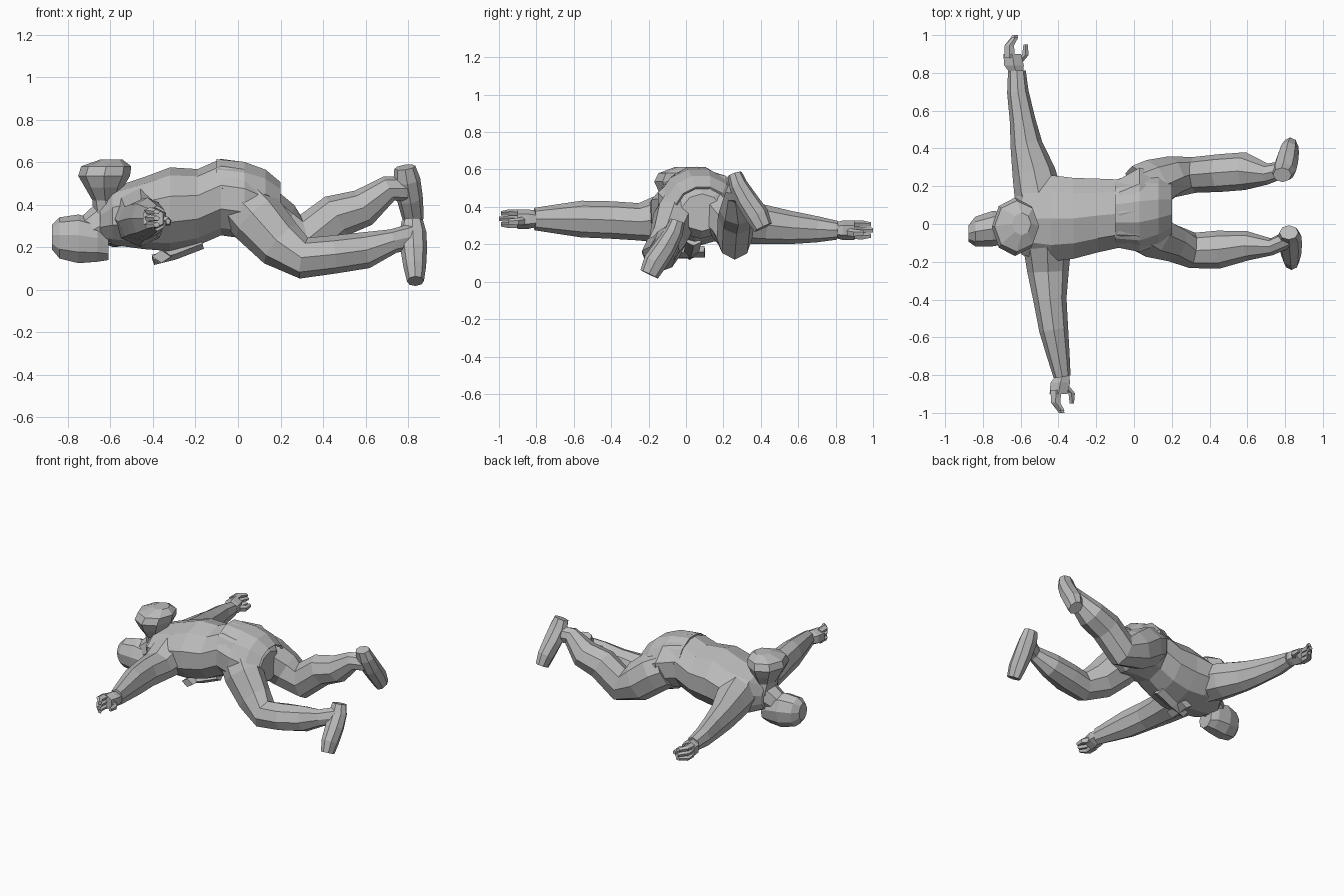
import bpy, bmesh, math
from mathutils import Vector

grey = bpy.data.materials.new("plain grey")
grey.diffuse_color = (0.5, 0.5, 0.5, 1)

X, Y, Z = Vector((1, 0, 0)), Vector((0, 1, 0)), Vector((0, 0, 1))


def finish(name, bm):
    bmesh.ops.recalc_face_normals(bm, faces=bm.faces)
    mesh = bpy.data.meshes.new(name)
    bm.to_mesh(mesh)
    bm.free()
    mesh.materials.append(grey)
    obj = bpy.data.objects.new(name, mesh)
    bpy.context.collection.objects.link(obj)
    return obj


def loft(name, rings, side, sides=8, arc=None, axis=None):
    """Skin rings (x, y, z, half width, half height) strung along a path.
    With an axis, every ring stays square to it."""
    pts = [Vector(r[:3]) for r in rings]
    bm = bmesh.new()
    loops = []
    for i, r in enumerate(rings):
        t = axis or (pts[min(i + 1, len(pts) - 1)] - pts[max(i - 1, 0)]).normalized()
        u = (side - t * side.dot(t)).normalized()
        v = t.cross(u)
        if v.z < 0:
            v = -v
        loop = []
        for k in range(sides):
            if arc:
                a = math.radians(arc[0] + (arc[1] - arc[0]) * k / (sides - 1))
            else:
                a = math.tau * k / sides + math.pi / 2
            loop.append(bm.verts.new(pts[i] + u * r[3] * math.cos(a) + v * r[4] * math.sin(a)))
        loops.append(loop)
    for a, b in zip(loops, loops[1:]):
        for k in range(sides - 1 if arc else sides):
            n = (k + 1) % sides
            bm.faces.new((a[k], a[n], b[n], b[k]))
    if not arc:
        bm.faces.new(loops[0])
        bm.faces.new(loops[-1])
    return finish(name, bm)


# Torso from neck base to seat
loft("torso", [
    (-.65, 0, .32, .10, .09), (-.59, .025, .345, .20, .135),
    (-.44, .03, .36, .24, .17), (-.32, .03, .378, .225, .197),
    (-.19, .045, .387, .205, .18), (-.08, .055, .435, .19, .18),
    (.03, .075, .42, .235, .18), (.13, .08, .385, .20, .155),
    (.19, .085, .37, .11, .10)], Y, 10, axis=X)

# Flared jacket tail over the hips
tail = loft("jacket_tail", [
    (-.10, .055, .43, .185, .19), (.03, .065, .42, .215, .187),
    (.13, .08, .405, .19, .165), (.20, .09, .38, .15, .13)], Y, 6, (15, 165), X)
mod = tail.modifiers.new("thickness", 'SOLIDIFY')
mod.thickness = .012

# Head, neck and the raised hood behind it
loft("head", [
    (-.875, -.05, .245, .045, .06), (-.84, -.04, .24, .08, .10),
    (-.75, -.025, .235, .095, .118), (-.66, -.02, .225, .085, .10),
    (-.61, -.02, .20, .06, .065)], Y, 9, axis=X)
loft("neck", [(-.70, -.02, .27, .07, .08), (-.63, -.01, .31, .085, .10),
              (-.56, .01, .34, .12, .11)], Y, 8)
loft("hood", [
    (-.60, 0, .34, .08, .10), (-.625, -.01, .42, .06, .09),
    (-.63, -.015, .48, .09, .13), (-.63, -.015, .535, .122, .155),
    (-.62, -.012, .58, .118, .135), (-.595, 0, .613, .05, .06)], X, 8, axis=Z)

# Arms reach out to either side
loft("left_arm", [
    (-.50, .12, .35, .13, .13), (-.53, .27, .325, .115, .12),
    (-.57, .42, .305, .085, .105), (-.59, .55, .29, .068, .09),
    (-.615, .70, .28, .057, .07), (-.62, .81, .275, .047, .05)], X)
loft("right_arm", [
    (-.46, -.10, .34, .13, .14), (-.455, -.25, .32, .11, .10),
    (-.445, -.40, .33, .088, .10), (-.425, -.56, .335, .077, .098),
    (-.40, -.70, .335, .06, .077), (-.38, -.81, .335, .045, .06)], X)


# Hands: palm, curled fingers and thumb
def hand(name, x, z, s):
    loft(name + "_palm", [
        (x, s * .79, z, .035, .04), (x - .015, s * .84, z, .06, .052),
        (x - .025, s * .90, z, .054, .052)], X, 6, axis=Y)
    for j in (-1, 0, 1):
        loft(f"{name}_finger_{j + 2}", [
            (x - .038, s * .88, z + j * .032, .03, .019),
            (x - .04, s * .945, z + j * .034, .026, .018),
            (x - .008, s * (1.0 - .012 * abs(j)), z + j * .03, .016, .013)], X, 5, axis=Y)
    loft(name + "_thumb", [
        (x + .01, s * .86, z - .01, .025, .025),
        (x + .045, s * .895, z - .015, .018, .022),
        (x + .046, s * .95, z - .015, .012, .015)], X, 5, axis=Y)


hand("left_hand", -.62, .275, 1)
hand("right_hand", -.375, .335, -1)

# Bent legs
loft("right_leg", [
    (.04, -.02, .39, .13, .13), (.09, -.06, .335, .12, .135),
    (.20, -.10, .215, .10, .12), (.31, -.14, .148, .095, .098),
    (.45, -.135, .165, .10, .09), (.60, -.115, .185, .078, .086),
    (.73, -.12, .228, .045, .057), (.82, -.08, .25, .045, .06)], Y)
loft("left_leg", [
    (.03, .18, .40, .135, .13), (.10, .21, .36, .135, .135),
    (.20, .25, .285, .11, .13), (.32, .26, .235, .095, .12),
    (.46, .27, .345, .10, .105), (.59, .28, .385, .10, .09),
    (.71, .265, .475, .055, .062), (.79, .29, .475, .045, .06)], Y)


# Feet: wedges from heel to toe; lean is how far the toe is pushed back in x
def foot(name, x, y, z, s, lean):
    steps = [(0, 0, 0, .04, .05), (.2, .02, -.06, .05, .064), (.5, .065, -.14, .06, .062),
             (.8, .12, -.22, .064, .053), (1, .152, -.285, .052, .04)]
    loft(name, [(x + lean * k, y + s * dy, z + dz, w, d) for k, dy, dz, w, d in steps], Y)


foot("right_foot", .82, -.045, .325, -1, .015)
foot("left_foot", .785, .26, .575, 1, .045)

# Hanging strap and buckle under the chest
loft("chest_strap", [(-.40, .02, .14, .035, .025), (-.30, .03, .165, .04, .025),
                     (-.17, .04, .215, .045, .025)], Y, 4)
loft("strap_buckle", [(-.36, -.05, .155, .045, .03), (-.35, .10, .16, .045, .03)], X, 4)
